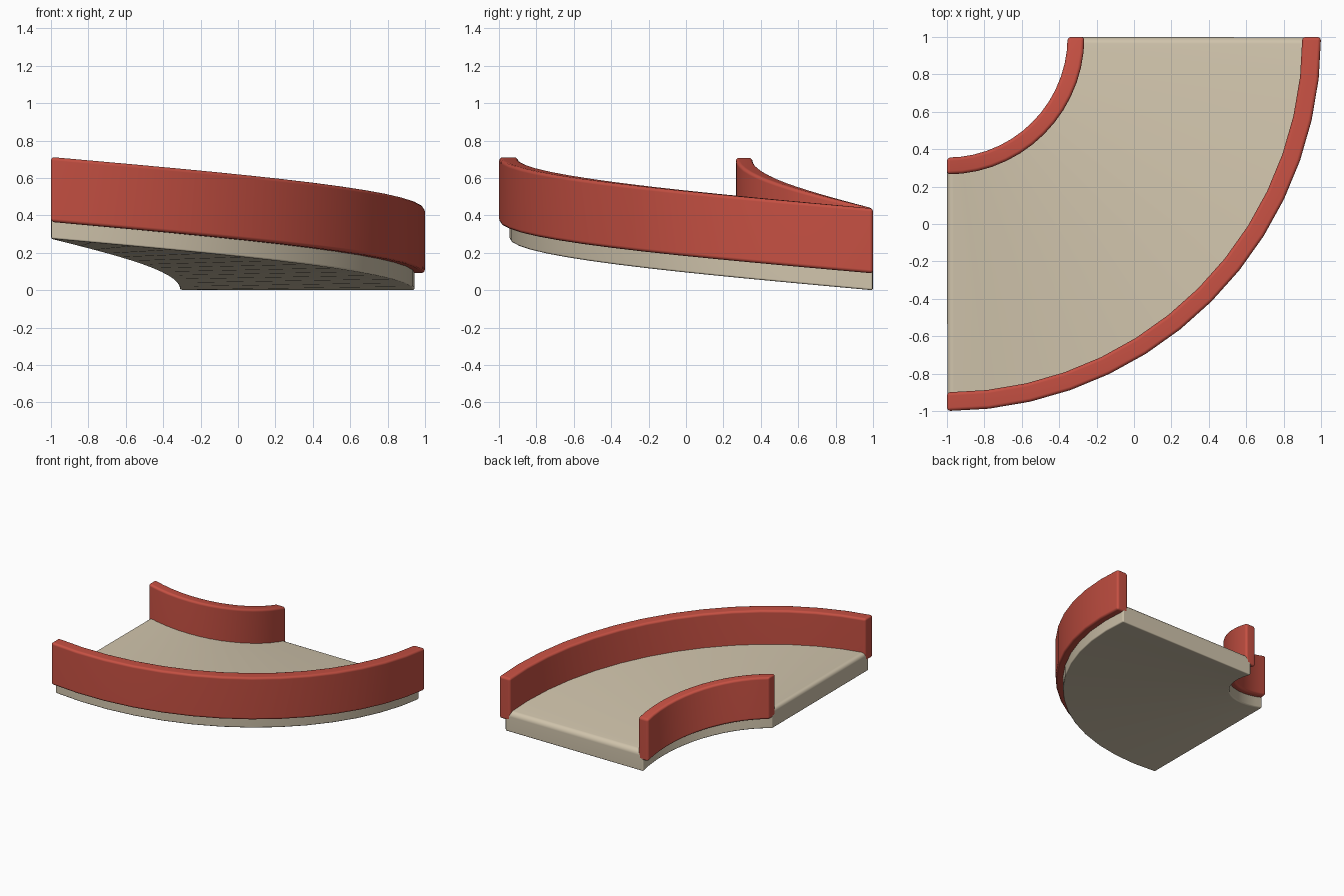
import bpy
import bmesh
import math

cube = bpy.data.objects.get("Cube")
if cube:
    bpy.data.objects.remove(cube, do_unlink=True)

STEPS = 14       # divisions of the quarter turn
RISE = 0.275     # climb over the turn
CENTRE = (-1.0, 1.0)


def make_material(name, color):
    mat = bpy.data.materials.new(name)
    mat.use_nodes = True
    mat.diffuse_color = (*color, 1)
    mat.node_tree.nodes["Principled BSDF"].inputs["Base Color"].default_value = (*color, 1)
    return mat


def curved_ramp(name, inner, outer, bottom, top, mat, bevel, trim=0.0, lip=0.0):
    """Sweep a rectangle around the corner while it climbs."""
    bm = bmesh.new()
    rings = []
    for i in range(STEPS + 1):
        t = i / STEPS
        angle = trim + t * (math.pi / 2 - 2 * trim)
        c, s = math.cos(angle), math.sin(angle)
        section = [(inner, bottom), (outer, bottom), (outer, top), (inner, top)]
        rings.append([bm.verts.new((CENTRE[0] + r * c, CENTRE[1] - r * s, z + RISE * t))
                      for r, z in section])
    for a, b in zip(rings, rings[1:]):
        for k in range(4):
            n = (k + 1) % 4
            bm.faces.new((a[k], a[n], b[n], b[k]))
    bm.faces.new(rings[0])
    bm.faces.new(rings[-1])
    bmesh.ops.recalc_face_normals(bm, faces=bm.faces)

    # Wide rounding on the two upper end edges
    if lip:
        ends = [bm.edges.get((ring[2], ring[3])) for ring in (rings[0], rings[-1])]
        bmesh.ops.bevel(bm, geom=ends, offset=lip, segments=3, profile=0.5,
                        affect="EDGES")
    mesh = bpy.data.meshes.new(name)
    bm.to_mesh(mesh)
    bm.free()
    mesh.materials.append(mat)
    obj = bpy.data.objects.new(name, mesh)
    bpy.context.collection.objects.link(obj)
    mesh.shade_smooth()

    # Soft rounded rims with flat-looking large faces
    rims = obj.modifiers.new("rounded_edges", "BEVEL")
    rims.width = bevel
    rims.segments = 3
    rims.limit_method = "ANGLE"
    rims.angle_limit = math.radians(40)
    obj.modifiers.new("even_shading", "WEIGHTED_NORMAL")
    return obj


red = make_material("wall_red", (0.56, 0.08, 0.055))
beige = make_material("floor_beige", (0.63, 0.55, 0.41))

# Sloping floor, ends kept just behind the wall ends
curved_ramp("floor", 0.69, 1.945, 0.0, 0.16, beige, 0.01, trim=0.001, lip=0.035)

# Guard walls on both sides of the curve
curved_ramp("inner_wall", 0.645, 0.735, 0.09, 0.437, red, 0.018)
curved_ramp("outer_wall", 1.90, 2.0, 0.09, 0.437, red, 0.018)
